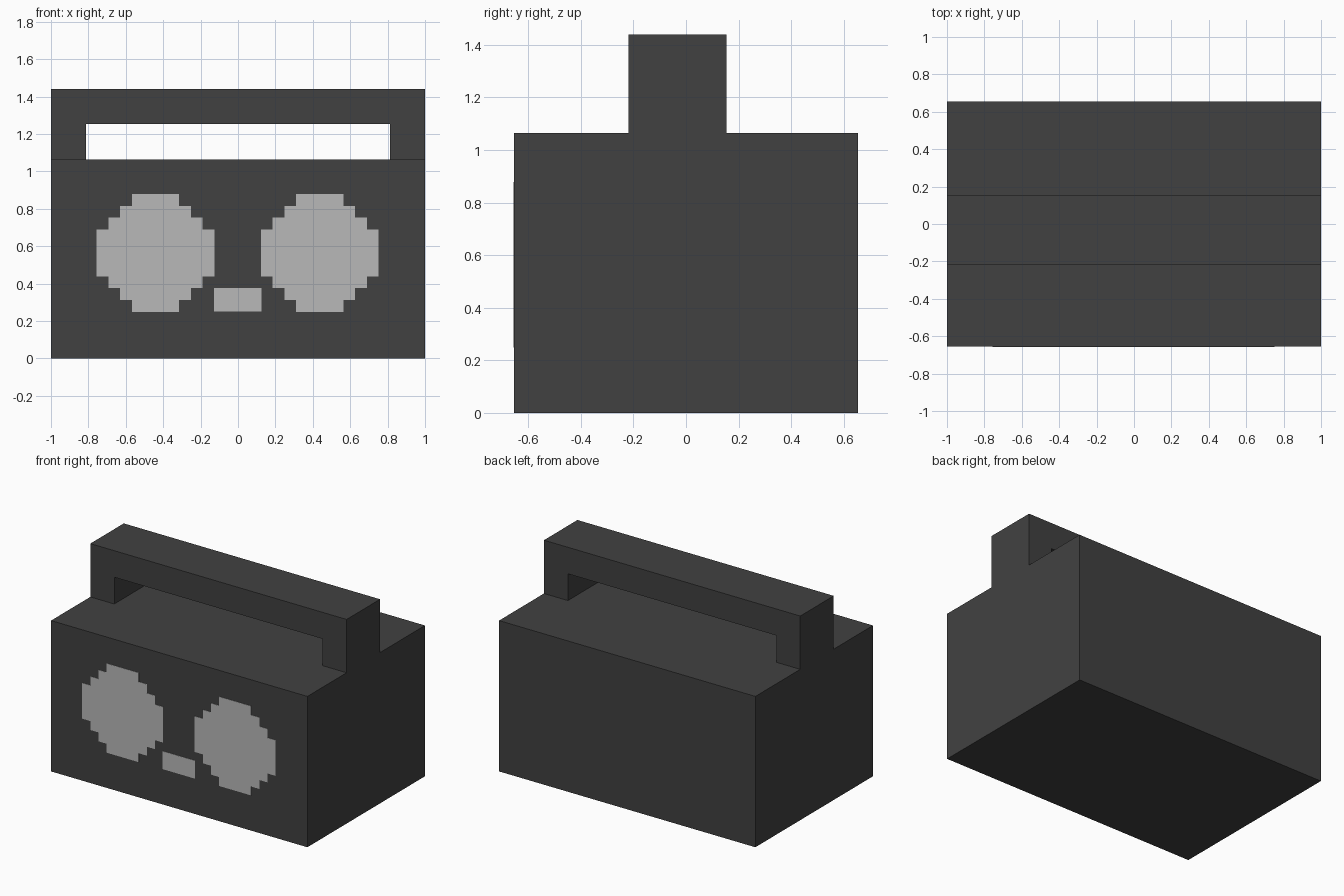
import bpy
import bmesh

old = bpy.data.objects.get("Cube")
if old:
    bpy.data.objects.remove(old, do_unlink=True)


def flat_material(name, value):
    mat = bpy.data.materials.new(name)
    mat.use_nodes = True
    colour = (value, value, value, 1)
    mat.diffuse_color = colour
    bsdf = mat.node_tree.nodes["Principled BSDF"]
    bsdf.inputs["Base Color"].default_value = colour
    bsdf.inputs["Roughness"].default_value = 0.9
    return mat


def extrude_outline(name, outline, y_front, y_back, mat):
    """Solid made from an (x, z) outline, extruded from front to back."""
    bm = bmesh.new()
    face = bm.faces.new([bm.verts.new((x, y_front, z)) for x, z in outline])
    extruded = bmesh.ops.extrude_face_region(bm, geom=[face])["geom"]
    moved = [g for g in extruded if isinstance(g, bmesh.types.BMVert)]
    bmesh.ops.translate(bm, verts=moved, vec=(0, y_back - y_front, 0))
    bmesh.ops.recalc_face_normals(bm, faces=bm.faces)
    mesh = bpy.data.meshes.new(name)
    bm.to_mesh(mesh)
    bm.free()
    mesh.materials.append(mat)
    obj = bpy.data.objects.new(name, mesh)
    bpy.context.collection.objects.link(obj)
    return obj


def rectangle(x0, x1, z0, z1):
    return [(x0, z0), (x1, z0), (x1, z1), (x0, z1)]


def stepped_disc(cx, cz, step):
    """Blocky circle: one quarter staircase mirrored into all four corners."""
    quarter = [(5, 2), (4, 2), (4, 3), (3, 3), (3, 4), (2, 4), (2, 5)]
    upper = quarter + [(-x, z) for x, z in reversed(quarter)]
    loop = upper + [(-x, -z) for x, z in upper]
    return [(cx + x * step, cz + z * step) for x, z in loop]


dark = flat_material("charcoal casing", 0.053)
light = flat_material("light grey speaker", 0.485)

BODY_TOP, TOP, DEPTH = 1.064, 1.44, 0.655
FRONT = -DEPTH

# Casing
extrude_outline("casing", rectangle(-1, 1, 0, BODY_TOP), FRONT, DEPTH, dark)

# Carrying handle: an upside-down U standing on the casing
INNER, UNDERSIDE = 0.813, 1.253
handle = [(-1, BODY_TOP), (-1, TOP), (1, TOP), (1, BODY_TOP),
          (INNER, BODY_TOP), (INNER, UNDERSIDE),
          (-INNER, UNDERSIDE), (-INNER, BODY_TOP)]
extrude_outline("carrying_handle", handle, -0.218, 0.155, dark)

# Speakers and the small panel between them, as thin plates
PLATE = FRONT - 0.002
for side, cx in (("left", 0.437), ("right", -0.441)):
    extrude_outline(side + "_speaker", stepped_disc(cx, 0.564, 0.063), PLATE, FRONT, light)
extrude_outline("front_panel", rectangle(-0.129, 0.125, 0.25, 0.377), PLATE, FRONT, light)
